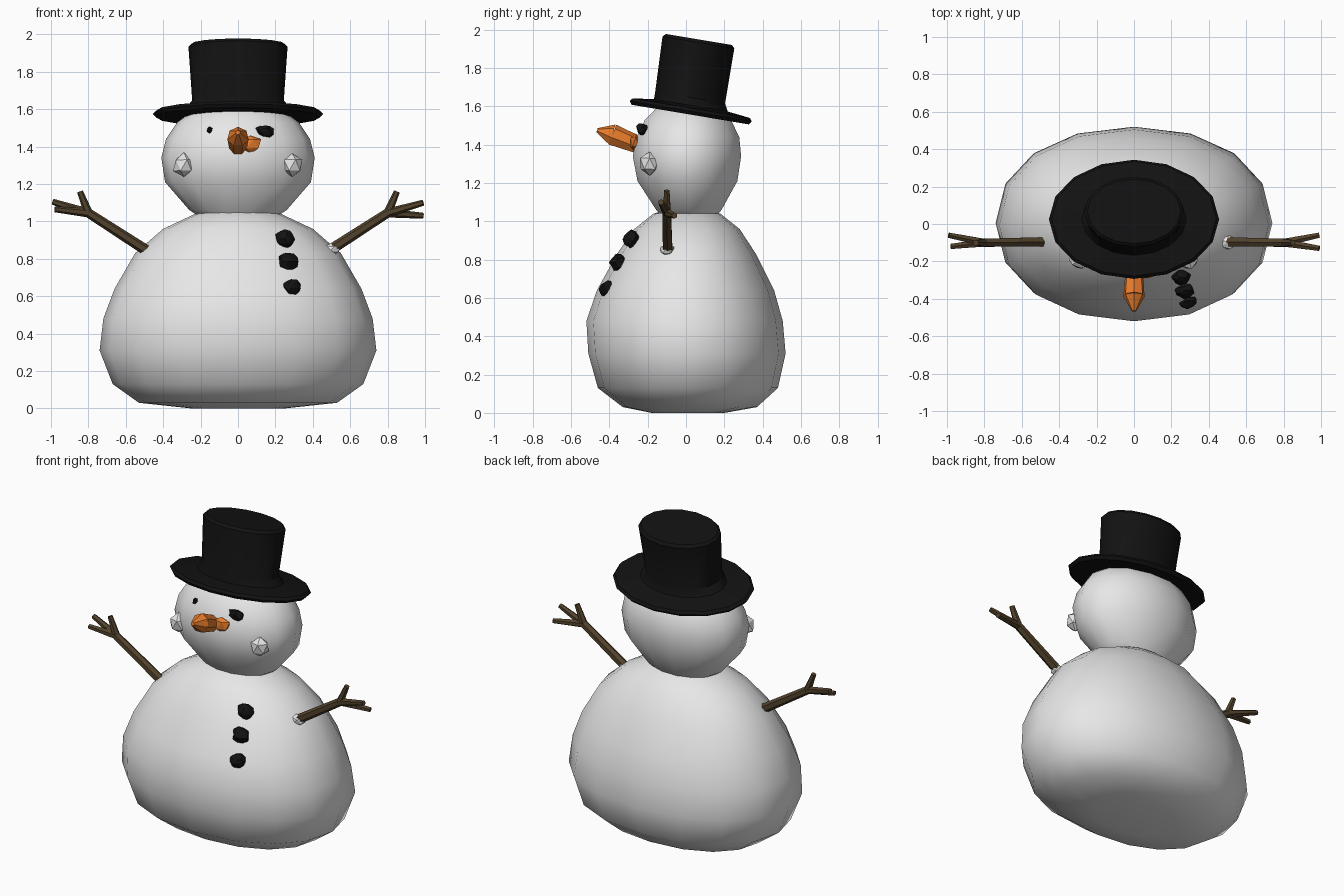
import bpy, bmesh, math, random
from mathutils import Vector, Matrix

random.seed(4)
if "Cube" in bpy.data.objects:
    bpy.data.objects.remove(bpy.data.objects["Cube"])


def material(name, rgb):
    m = bpy.data.materials.new(name)
    m.use_nodes = True
    m.diffuse_color = (*rgb, 1)
    m.node_tree.nodes["Principled BSDF"].inputs["Base Color"].default_value = (*rgb, 1)
    return m


SNOW = material("snow white", (0.8, 0.8, 0.8))
BLACK = material("coal black", (0.006, 0.006, 0.006))
ORANGE = material("carrot orange", (0.8, 0.2, 0.025))
BROWN = material("twig brown", (0.085, 0.055, 0.025))


def finish(name, bm, mats, smooth=40):
    bmesh.ops.recalc_face_normals(bm, faces=bm.faces)
    mesh = bpy.data.meshes.new(name)
    bm.to_mesh(mesh)
    bm.free()
    for m in mats:
        mesh.materials.append(m)
    ob = bpy.data.objects.new(name, mesh)
    bpy.context.collection.objects.link(ob)
    if smooth:
        bpy.ops.object.select_all(action='DESELECT')
        ob.select_set(True)
        bpy.context.view_layer.objects.active = ob
        bpy.ops.object.shade_smooth_by_angle(angle=math.radians(smooth))
    return ob


def loft(name, rings, mat, sides=16, power=1.0, smooth=40):
    """Stacked oval rings given as (z, half width, front y, back y)."""
    bm = bmesh.new()
    loops = []
    for z, rx, front, back in rings:
        cy, ry = (front + back) / 2, (back - front) / 2
        loop = []
        for i in range(sides):
            a = math.tau * i / sides
            c, s = math.cos(a), math.sin(a)
            x = math.copysign(abs(c) ** power, c) * rx
            y = math.copysign(abs(s) ** power, s) * ry + cy
            loop.append(bm.verts.new((x, y, z)))
        loops.append(loop)
    for low, high in zip(loops, loops[1:]):
        for i in range(sides):
            j = (i + 1) % sides
            bm.faces.new((low[i], low[j], high[j], high[i]))
    bm.faces.new(loops[0])
    bm.faces.new(loops[-1])
    return finish(name, bm, [mat], smooth)


def lump(name, loc, size, mat, rough=0.0, detail=1, smooth=0):
    bm = bmesh.new()
    bmesh.ops.create_icosphere(bm, subdivisions=detail, radius=1)
    for v in bm.verts:
        v.co *= 1 + random.uniform(-rough, rough)
        v.co = Vector(loc) + v.co * Vector(size)
    return finish(name, bm, [mat], smooth)


def rod(bm, start, end, r1, r2, sides=6):
    start, end = Vector(start), Vector(end)
    d = end - start
    m = Matrix.Translation((start + end) / 2) @ d.to_track_quat('Z', 'Y').to_matrix().to_4x4()
    bmesh.ops.create_cone(bm, cap_ends=True, segments=sides, radius1=r1, radius2=r2,
                          depth=d.length, matrix=m)


# Body and head
loft("body", [(0, .25, -.18, .2), (.03, .53, -.33, .37), (.13, .67, -.46, .48),
              (.31, .74, -.51, .52), (.48, .72, -.52, .505), (.64, .66, -.465, .46),
              (.83, .55, -.36, .365), (.96, .40, -.27, .28), (1.04, .23, -.17, .18),
              (1.06, .12, -.1, .1)], SNOW, power=.93)
loft("head", [(1.0, .17, -.11, .14), (1.06, .26, -.16, .19), (1.21, .39, -.26, .275),
              (1.34, .41, -.285, .295), (1.44, .385, -.265, .285), (1.53, .325, -.22, .24),
              (1.6, .23, -.15, .16), (1.64, .12, -.07, .08)], SNOW, sides=14)

# Tilted top hat
hat = loft("top_hat", [(-.018, .2, -.16, .16), (-.018, .44, -.31, .31), (0, .455, -.323, .323),
                       (.016, .44, -.31, .31), (.03, .28, -.2, .19), (.07, .245, -.2, .17),
                       (.36, .265, -.21, .17), (.376, .25, -.195, .155)], BLACK)
hat.location = (0, .025, 1.575)
hat.rotation_euler.x = math.radians(-9.5)

# Cheeks and snow knob at the arm
for side, label in ((1, "left"), (-1, "right")):
    lump(label + "_cheek", (.29 * side, -.19, 1.3), (.06, .055, .065), SNOW, .08)
lump("arm_snow_knob", (.5, -.1, .85), (.055, .04, .035), SNOW, .12)

# Carrot nose, snowy on its upper base
bm = bmesh.new()
rod(bm, (0, -.22, 1.385), (0, -.385, 1.45), .045, .058, 7)
rod(bm, (0, -.385, 1.45), (0, -.465, 1.475), .058, .012, 7)
bm.normal_update()
for f in bm.faces:
    f.material_index = int(f.normal.z > .85 and f.calc_center_median().y > -.36)
finish("nose", bm, [ORANGE, SNOW], 30)
lump("nose_side_patch", (.065, -.262, 1.415), (.06, .03, .05), ORANGE, .15)

# Coal eyes
lump("left_eye", (.145, -.225, 1.48), (.05, .035, .032), BLACK, .2, 2)
lump("right_eye", (-.15, -.222, 1.49), (.016, .025, .02), BLACK, .2)

# Coal buttons
for n, loc in enumerate([(.25, -.285, .905), (.268, -.355, .785), (.285, -.41, .645)]):
    lump("button_%d" % (n + 1), loc, (.052, .042, .046), BLACK, .15, 2)

# Forked twig arms
for side, label in ((1, "left"), (-1, "right")):
    tips = [(.85, -.1, 1.16), (.99, -.13, 1.1), (.99, -.06, 1.03)]
    if side < 0:
        tips = [(.845, -.1, 1.16), (.99, -.06, 1.105), (.98, -.12, 1.065)]
    fork = (.8, -.1, 1.045)
    bm = bmesh.new()
    for a, b, r1, r2 in [((.42, -.095, .8), fork, .03, .025)] + [(fork, t, .024, .016) for t in tips]:
        rod(bm, (a[0] * side, a[1], a[2]), (b[0] * side, b[1], b[2]), r1, r2)
    finish(label + "_twig_arm", bm, [BROWN], 30)
